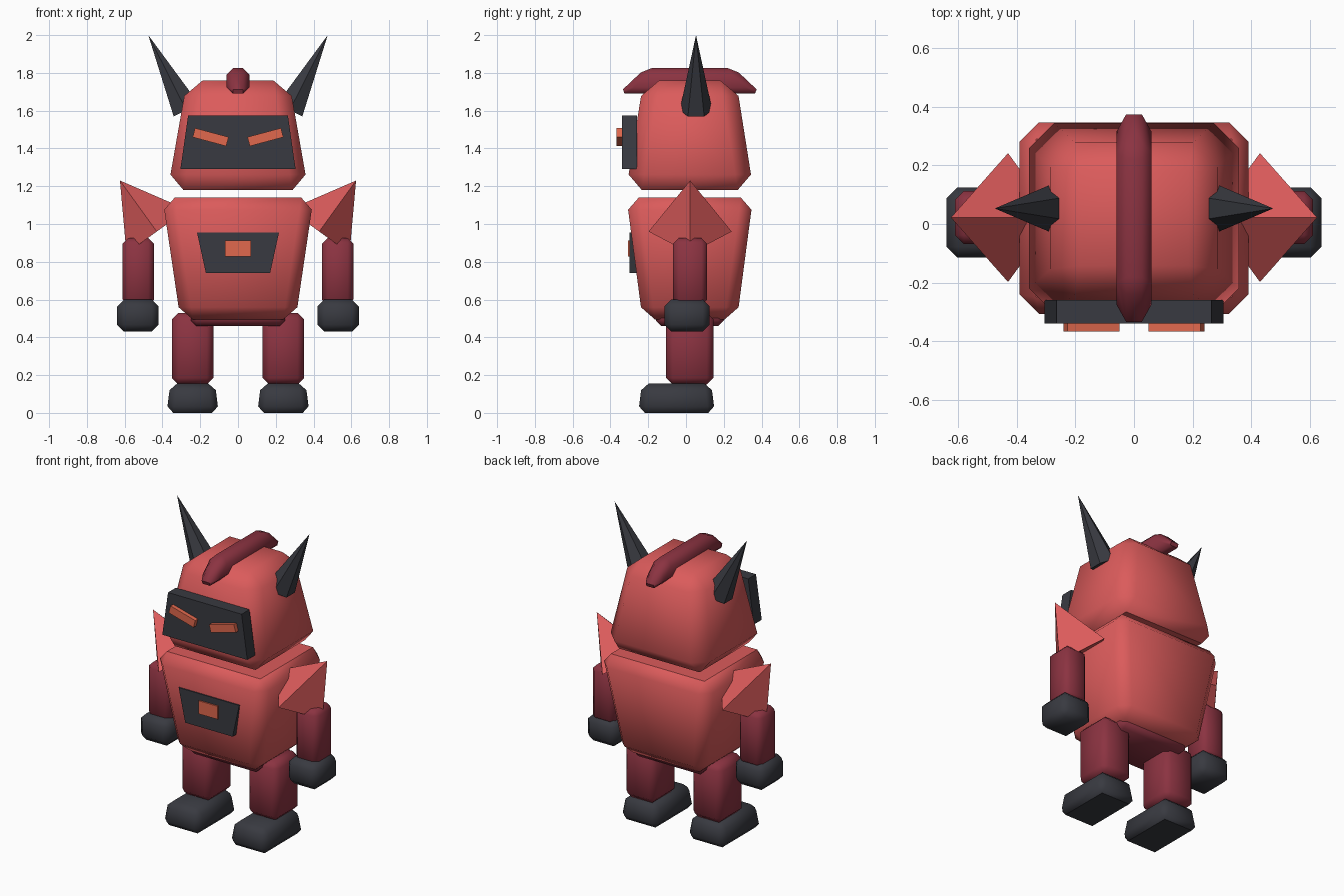
import bpy, bmesh, math
from mathutils import Vector, Matrix

if "Cube" in bpy.data.objects:
    bpy.data.objects.remove(bpy.data.objects["Cube"])


def material(name, rgb):
    m = bpy.data.materials.new(name)
    m.diffuse_color = (*rgb, 1)
    m.use_nodes = True
    m.node_tree.nodes["Principled BSDF"].inputs["Base Color"].default_value = m.diffuse_color
    return m


RED = material("red", (0.71, 0.105, 0.105))
MAROON = material("maroon", (0.26, 0.033, 0.053))
DARK = material("charcoal", (0.04, 0.042, 0.052))
GLOW = material("orange", (0.75, 0.14, 0.075))


def finish(name, bm, mat, smooth=False):
    bmesh.ops.recalc_face_normals(bm, faces=bm.faces)
    me = bpy.data.meshes.new(name)
    bm.to_mesh(me)
    bm.free()
    me.materials.append(mat)
    ob = bpy.data.objects.new(name, me)
    bpy.context.collection.objects.link(ob)
    if smooth:
        bpy.ops.object.select_all(action='DESELECT')
        ob.select_set(True)
        bpy.context.view_layer.objects.active = ob
        bpy.ops.object.shade_smooth_by_angle(angle=math.radians(45.5))
    return ob


def box(name, mat, center, z, bottom, top=None, bevel=0.03):
    """Chamfered box; bottom and top are half sizes in x and y."""
    top = top or bottom
    bm = bmesh.new()
    bmesh.ops.create_cube(bm, size=2)
    for v in bm.verts:
        hx, hy = top if v.co.z > 0 else bottom
        v.co = (center[0] + v.co.x * hx, center[1] + v.co.y * hy,
                z[1] if v.co.z > 0 else z[0])
    bmesh.ops.bevel(bm, geom=bm.edges[:], offset=bevel, segments=1,
                    affect='EDGES', clamp_overlap=True)
    return finish(name, bm, mat, True)


def plate(name, mat, outline, y0, y1):
    """Flat panel: xz outline extruded from y0 to y1."""
    bm = bmesh.new()
    face = bm.faces.new([bm.verts.new((x, y0, z)) for x, z in outline])
    ext = bmesh.ops.extrude_face_region(bm, geom=[face])["geom"]
    verts = [g for g in ext if isinstance(g, bmesh.types.BMVert)]
    bmesh.ops.translate(bm, verts=verts, vec=(0, y1 - y0, 0))
    return finish(name, bm, mat)


def spike(name, mat, base, tip, radius, sides, squash=1.0):
    """Cone from base centre to tip, tilted in the xz plane."""
    base, tip = Vector(base), Vector(tip)
    axis = tip - base
    az = axis.normalized()
    ay = Vector((0, 1, 0))
    ax = ay.cross(az)
    rot = Matrix((ax * squash, ay, az)).transposed().to_4x4()
    bm = bmesh.new()
    bmesh.ops.create_cone(bm, cap_ends=True, segments=sides, radius1=radius,
                          radius2=0, depth=axis.length)
    bm.transform(Matrix.Translation((base + tip) / 2) @ rot)
    bmesh.ops.remove_doubles(bm, verts=bm.verts, dist=1e-5)
    return finish(name, bm, mat)


def trapezoid(z0, w0, z1, w1):
    return [(-w0, z0), (w0, z0), (w1, z1), (-w1, z1)]


# Body and head
box("pelvis", MAROON, (0, 0.02), (0.46, 0.57), (0.25, 0.18), bevel=0.03)
box("torso", RED, (0, 0.02), (0.495, 1.14), (0.305, 0.25), (0.4, 0.335), 0.065)
box("head", RED, (0, 0.02), (1.18, 1.76), (0.372, 0.337), (0.27, 0.245), 0.083)
box("head_crest", MAROON, (0, 0.02), (1.69, 1.825), (0.06, 0.378), (0.06, 0.235), 0.033)

# Face and chest panels
plate("face_plate", DARK, trapezoid(1.29, 0.305, 1.575, 0.264), -0.34, -0.26)
plate("chest_plate", DARK, trapezoid(0.74, 0.17, 0.955, 0.217), -0.298, -0.24)
plate("chest_light", GLOW, trapezoid(0.828, 0.068, 0.913, 0.068), -0.307, -0.28)

for side, s in (("left", 1), ("right", -1)):
    # Slanted eye
    tilt = math.radians(15)
    eye = [(s * (0.145 + u * math.cos(tilt) - w * math.sin(tilt)),
            1.46 + u * math.sin(tilt) + w * math.cos(tilt))
           for u, w in ((-0.092, -0.025), (0.092, -0.025), (0.092, 0.025), (-0.092, 0.025))]
    plate(side + "_eye", GLOW, eye, -0.367, -0.32)
    # Horn and pointed shoulder
    spike(side + "_horn", DARK, (s * 0.274, 0.053, 1.603), (s * 0.475, 0.053, 2.0), 0.086, 6)
    spike(side + "_shoulder", RED, (s * 0.43, 0.022, 0.96), (s * 0.625, 0.022, 1.23), 0.22, 4, 0.9)
    # Arm and hand
    box(side + "_arm", MAROON, (s * 0.528, 0.022), (0.57, 0.925), (0.083, 0.09), bevel=0.03)
    box(side + "_hand", DARK, (s * 0.53, 0.005), (0.43, 0.6), (0.11, 0.12), bevel=0.037)
    # Leg and foot
    box(side + "_leg", MAROON, (s * 0.24, 0.02), (0.15, 0.53), (0.11, 0.125), bevel=0.035)
    box(side + "_foot", DARK, (s * 0.24, -0.05), (0, 0.155), (0.138, 0.203), (0.118, 0.183), 0.035)
